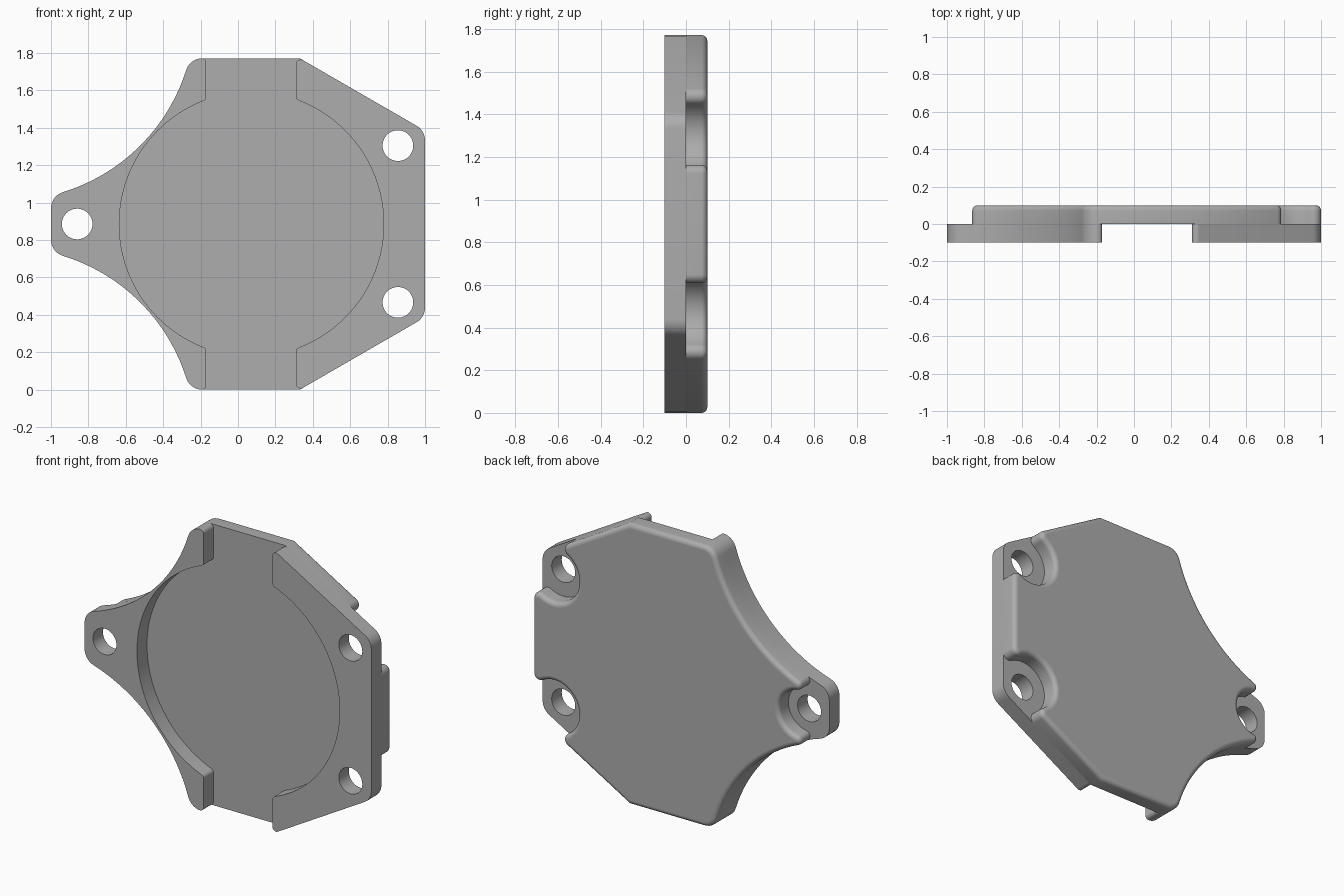
import bpy
import bmesh
from math import atan2, cos, sin, sqrt, hypot, pi, radians, ceil
from mathutils import Vector as V

cube = bpy.data.objects.get("Cube")
if cube:
    bpy.data.objects.remove(cube)

grey = bpy.data.materials.new("plain grey")
grey.use_nodes = True
grey.diffuse_color = (0.42, 0.42, 0.42, 1)
grey.node_tree.nodes["Principled BSDF"].inputs["Base Color"].default_value = grey.diffuse_color

# Shared dimensions; outlines are drawn around the horizontal mid line
H = 0.886              # half height
THICK = 0.1            # thickness of each layer
LEFT, RIGHT = V((-1, 0)), V((1, 0))
UP = V((0, 1))
SLANT = V((0.5, 0.866))          # outward normal of the slanted edge
ALONG = V((0.866, -0.5))
SLANT_START = V((0.33, H))
SLANT_D = SLANT.dot(SLANT_START)
CORNER = 0.09          # outer corner radius
HOLE = 0.082
TIP_HOLE, SIDE_HOLE = V((-0.86, 0)), V((0.855, 0.419))
SWEEP, SWEEP_R = V((-1.23, 1.126)), 1.0    # concave side
BOWL, BOWL_R = V((0.072, 0)), 0.707        # round recess


def arc(c, r, start, end, ccw):
    """Arc about c running between two directions."""
    a, b = atan2(start.y, start.x), atan2(end.y, end.x)
    if ccw and b < a:
        b += 2 * pi
    if not ccw and b > a:
        b -= 2 * pi
    n = max(4, ceil(abs(b - a) / radians(9 if r < 0.5 else 3)))
    return [c + r * V((cos(a + (b - a) * i / n), sin(a + (b - a) * i / n)))
            for i in range(n + 1)]


def circle(c, r, n=40):
    return [c + r * V((cos(2 * pi * i / n), sin(2 * pi * i / n))) for i in range(n)]


def touch(c1, r1, c2, r2):
    """Right-hand meeting point of two circles."""
    d = c2 - c1
    a = (r1 * r1 - r2 * r2 + d.length_squared) / (2 * d.length)
    h = sqrt(r1 * r1 - a * a)
    u = d.normalized()
    points = [c1 + u * a + s * h * V((-u.y, u.x)) for s in (-1, 1)]
    return max(points, key=lambda p: p.x)


def mirrored(half):
    """Close an upper half outline with its reflection."""
    loop = []
    for p in half + [V((p.x, -p.y)) for p in reversed(half)]:
        if not loop or (p - loop[-1]).length > 1e-4:
            loop.append(p)
    if (loop[0] - loop[-1]).length < 1e-4:
        loop.pop()
    return loop


def inset(loop, d):
    """Move a clockwise outline inward by d."""
    out = []
    for i, p in enumerate(loop):
        e1 = (p - loop[i - 1]).normalized()
        e2 = (loop[(i + 1) % len(loop)] - p).normalized()
        n1, n2 = V((e1.y, -e1.x)), V((e2.y, -e2.x))
        out.append(p + d * (n1 + n2) / (1 + n1.dot(n2)))
    return out


def plate(name, loops, profile):
    """Stack outlines along y by (inset, y) steps and cap both ends."""
    bm = bmesh.new()
    caps = ([], [])
    for loop in loops:
        rings = [[bm.verts.new((p.x, y, p.y + H)) for p in inset(loop, d)]
                 for d, y in profile]
        n = len(loop)
        for lo, hi in zip(rings, rings[1:]):
            for i in range(n):
                j = (i + 1) % n
                bm.faces.new((lo[i], lo[j], hi[j], hi[i]))
        for cap, ring in zip(caps, (rings[0], rings[-1])):
            cap += [bm.edges.get((ring[i], ring[(i + 1) % n])) for i in range(n)]
    for cap, facing in zip(caps, (-1, 1)):
        bmesh.ops.triangle_fill(bm, edges=cap, use_beauty=True, normal=(0, facing, 0))
    bmesh.ops.recalc_face_normals(bm, faces=bm.faces[:])
    mesh = bpy.data.meshes.new(name)
    bm.to_mesh(mesh)
    bm.free()
    mesh.materials.append(grey)
    obj = bpy.data.objects.new(name, mesh)
    bpy.context.collection.objects.link(obj)
    bpy.ops.object.select_all(action='DESELECT')
    obj.select_set(True)
    bpy.context.view_layer.objects.active = obj
    bpy.ops.object.shade_smooth_by_angle(angle=radians(35))
    for f in mesh.polygons:
        if abs(f.normal.y) > 0.999:
            f.use_smooth = False
    return obj


# Concave side and the rounded shoulder above it
shoulder_z = H - CORNER
shoulder = V((SWEEP.x + sqrt((SWEEP_R + CORNER) ** 2 - (shoulder_z - SWEEP.y) ** 2), shoulder_z))


def sweep_side(start):
    return (arc(SWEEP, SWEEP_R, start - SWEEP, shoulder - SWEEP, True)
            + arc(shoulder, CORNER, SWEEP - shoulder, UP, False))


# Left bracket: tip, concave side, channel wall, recess wall
tip_x = -1 + CORNER
tip = V((tip_x, SWEEP.y - sqrt((SWEEP_R + CORNER) ** 2 - (tip_x - SWEEP.x) ** 2)))
small = 0.025


def wall_end(x):
    return V((x, sqrt((BOWL_R + small) ** 2 - (x - BOWL.x) ** 2)))


inner = wall_end(-0.17 - small)
left_half = (arc(tip, CORNER, LEFT, SWEEP - tip, False)
             + sweep_side(tip)
             + arc(V((inner.x, H - small)), small, UP, RIGHT, False)
             + arc(inner, small, RIGHT, BOWL - inner, False)
             + arc(BOWL, BOWL_R, inner - BOWL, LEFT, True))
front = [(0, -THICK), (0, 0)]
plate("left_bracket", [mirrored(left_half), circle(TIP_HOLE, HOLE)], front)

# Right bracket: recess wall, channel wall, slanted edge, outer corner
inner = wall_end(0.31 + small)
top = V((inner.x, (SLANT_D - small - SLANT.x * inner.x) / SLANT.y))
outer_x = 1 - CORNER
outer = V((outer_x, (SLANT_D - CORNER - SLANT.x * outer_x) / SLANT.y))
right_half = (arc(BOWL, BOWL_R, RIGHT, inner - BOWL, True)
              + arc(inner, small, BOWL - inner, LEFT, False)
              + arc(top, small, LEFT, SLANT, False)
              + arc(outer, CORNER, SLANT, RIGHT, False))
low_hole = V((SIDE_HOLE.x, -SIDE_HOLE.y))
plate("right_bracket", [mirrored(right_half), circle(SIDE_HOLE, HOLE), circle(low_hole, HOLE)], front)

# Back plate: outline with a rounded notch around each hole
notch, lip = 0.145, 0.031
horn = touch(TIP_HOLE, notch + lip, SWEEP, SWEEP_R + lip)
back_half = (arc(TIP_HOLE, notch, RIGHT, horn - TIP_HOLE, True)
             + arc(horn, lip, TIP_HOLE - horn, SWEEP - horn, False)
             + sweep_side(horn) + [SLANT_START])
notch, lip = 0.17, 0.04
reach = notch + lip
gap = SLANT_D - SLANT.dot(SIDE_HOLE) - lip
upper = SIDE_HOLE + SLANT * gap - ALONG * sqrt(reach ** 2 - gap ** 2)
gap = 1 - lip - SIDE_HOLE.x
lower = SIDE_HOLE + V((gap, -sqrt(reach ** 2 - gap ** 2)))
back_half += (arc(upper, lip, SLANT, SIDE_HOLE - upper, False)
              + arc(SIDE_HOLE, notch, upper - SIDE_HOLE, lower - SIDE_HOLE, True)
              + arc(lower, lip, SIDE_HOLE - lower, RIGHT, False))
round_r = 0.028
rim = [(round_r * (1 - cos(a)), THICK - round_r * (1 - sin(a)))
       for a in (pi / 2 * i / 6 for i in range(7))]
plate("back_plate", [mirrored(back_half)], [(0, 0)] + rim)
